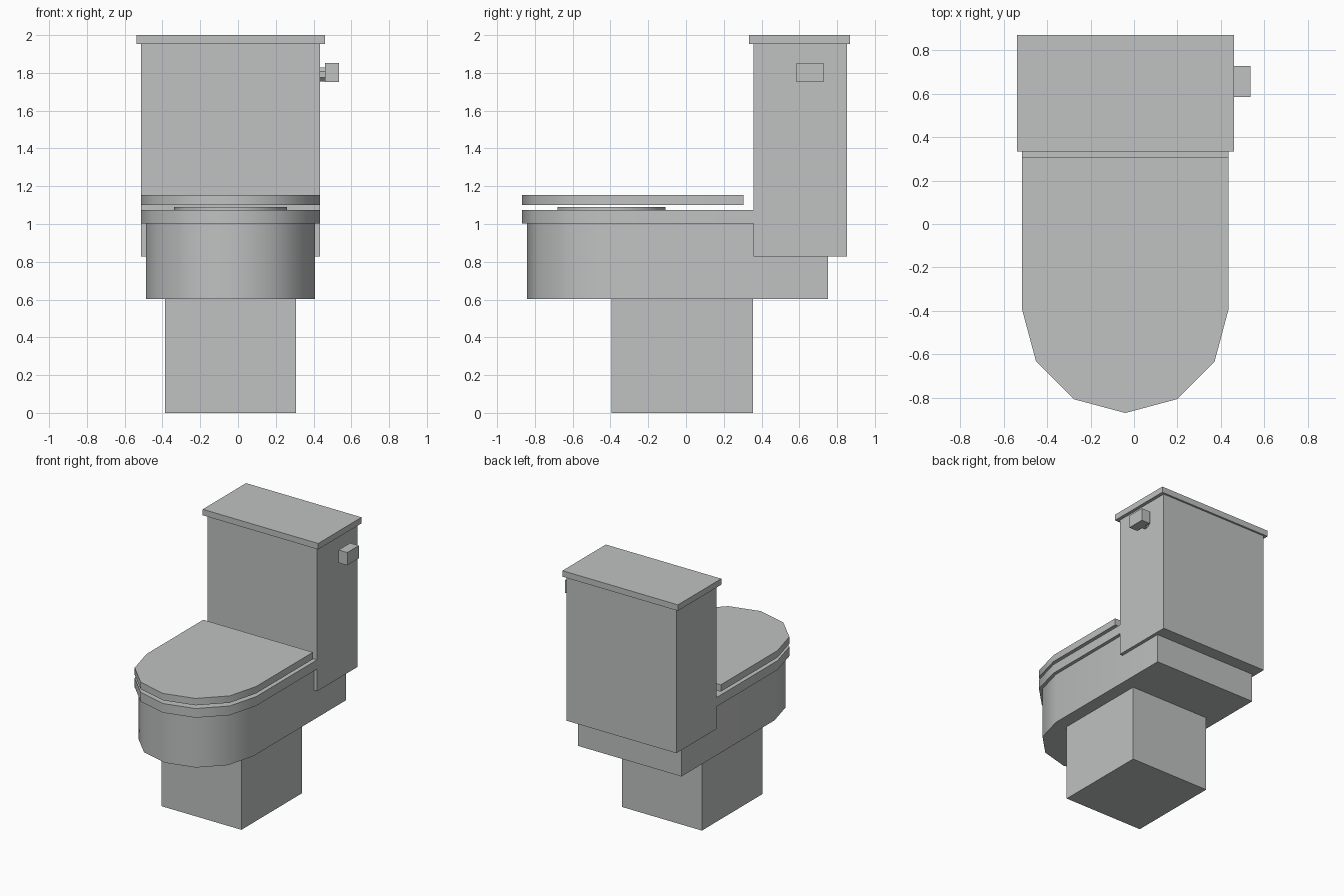
import bpy, bmesh, math

if "Cube" in bpy.data.objects:
    bpy.data.objects.remove(bpy.data.objects["Cube"])

CX = -0.04      # centre line of the body
FRONT_Y = -0.395  # centre of the rounded front

porcelain = bpy.data.materials.new("light_grey_porcelain")
porcelain.diffuse_color = (0.52, 0.54, 0.53, 1)
porcelain.use_nodes = True
porcelain.node_tree.nodes["Principled BSDF"].inputs["Base Color"].default_value = porcelain.diffuse_color


def prism(name, outline, z0, z1, smooth=False):
    """Extrude a closed xy outline from z0 to z1."""
    bm = bmesh.new()
    base = bm.faces.new([bm.verts.new((x, y, z0)) for x, y in outline])
    top = bmesh.ops.extrude_face_region(bm, geom=[base])["geom"]
    bmesh.ops.translate(bm, vec=(0, 0, z1 - z0),
                        verts=[v for v in top if isinstance(v, bmesh.types.BMVert)])
    bmesh.ops.recalc_face_normals(bm, faces=bm.faces)
    mesh = bpy.data.meshes.new(name)
    bm.to_mesh(mesh)
    bm.free()
    mesh.materials.append(porcelain)
    obj = bpy.data.objects.new(name, mesh)
    bpy.context.collection.objects.link(obj)
    if smooth:
        bpy.ops.object.select_all(action='DESELECT')
        obj.select_set(True)
        bpy.context.view_layer.objects.active = obj
        bpy.ops.object.shade_smooth_by_angle(angle=math.radians(40))
    return obj


def box(name, x0, x1, y0, y1, z0, z1):
    return prism(name, [(x0, y0), (x1, y0), (x1, y1), (x0, y1)], z0, z1)


def arc(r, start, end, steps):
    """Points on a circle around the centre of the rounded front."""
    angles = [math.radians(start + (end - start) * i / steps) for i in range(steps + 1)]
    return [(CX + r * math.cos(a), FRONT_Y + r * math.sin(a)) for a in angles]


def round_front(name, r, back, z0, z1):
    """Straight sides and back with a six-sided half-round front."""
    outline = arc(r, 180, 360, 6) + [(CX + r, back), (CX - r, back)]
    return prism(name, outline, z0, z1, smooth=True)


# Pedestal and bowl
box("pedestal", CX - 0.346, CX + 0.346, -0.395, 0.355, 0, 0.602)
round_front("bowl", 0.448, 0.753, 0.602, 1.003)

# Seat, round inset and closed lid
round_front("seat", 0.474, 0.357, 1.003, 1.075)
prism("bowl_opening", arc(0.3, 0, 324, 9), 1.07, 1.09, smooth=True)
round_front("seat_lid", 0.474, 0.305, 1.10, 1.154)

# Tank and its cover
box("tank", CX - 0.474, CX + 0.474, 0.357, 0.853, 0.829, 1.953)
box("tank_cover", -0.538, 0.46, 0.333, 0.868, 1.953, 2.0)

# Flush handle: eight-sided stem (axis along x) and block
stem = prism("handle_stem",
             [(0.04 * math.cos(math.radians(22.5 + 45 * i)),
               0.04 * math.sin(math.radians(22.5 + 45 * i))) for i in range(8)],
             0, 0.04, smooth=False)
stem.rotation_euler = (0, math.pi / 2, 0)
stem.location = (0.425, 0.656, 1.791)
box("handle_block", 0.46, 0.535, 0.585, 0.727, 1.753, 1.853)
